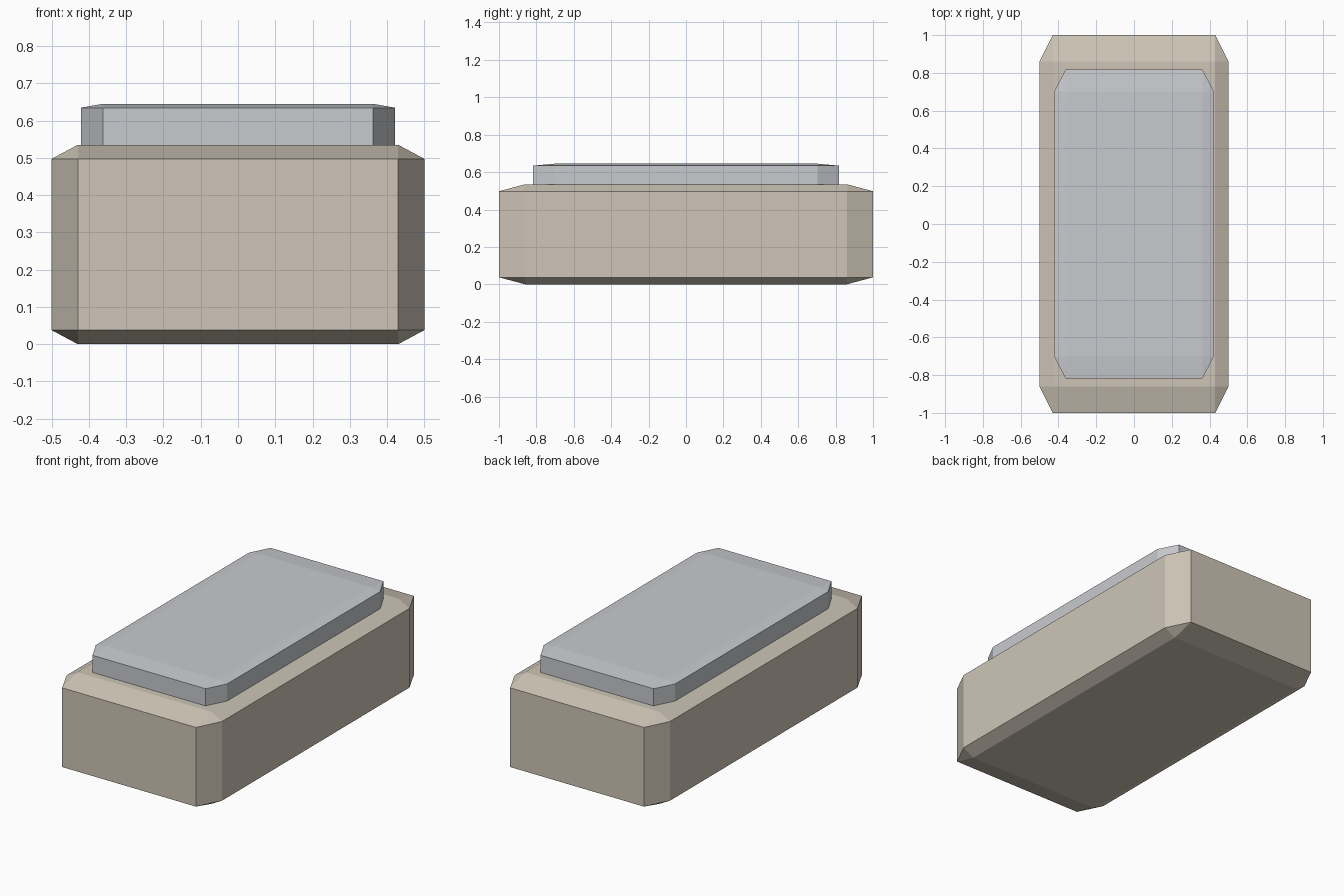
import bpy
import bmesh
from mathutils import Vector

old = bpy.data.objects.get("Cube")
if old:
    bpy.data.objects.remove(old, do_unlink=True)


def material(name, rgb):
    m = bpy.data.materials.new(name)
    m.use_nodes = True
    m.diffuse_color = (*rgb, 1)
    m.node_tree.nodes["Principled BSDF"].inputs["Base Color"].default_value = (*rgb, 1)
    return m


def chamfered_block(name, size, bottom, mat, ratio=0.07):
    """Unit cube with cut edges, stretched to size so the cuts stretch too."""
    bm = bmesh.new()
    bmesh.ops.create_cube(bm, size=1)
    bmesh.ops.bevel(bm, geom=bm.edges[:], offset=ratio, segments=1,
                    affect='EDGES', clamp_overlap=True)
    bmesh.ops.scale(bm, vec=Vector(size), verts=bm.verts)
    bmesh.ops.translate(bm, vec=(0, 0, bottom + size[2] / 2), verts=bm.verts)
    bmesh.ops.recalc_face_normals(bm, faces=bm.faces)
    mesh = bpy.data.meshes.new(name)
    bm.to_mesh(mesh)
    bm.free()
    mesh.materials.append(mat)
    obj = bpy.data.objects.new(name, mesh)
    bpy.context.collection.objects.link(obj)
    return obj


beige = material("warm beige", (0.62, 0.56, 0.47))
grey = material("cool light grey", (0.58, 0.59, 0.62))

# Main body, then the lid plate sunk slightly into its top
chamfered_block("body", (1.0, 2.0, 0.535), 0.0, beige)
chamfered_block("lid_plate", (0.844, 1.634, 0.15), 0.495, grey)
